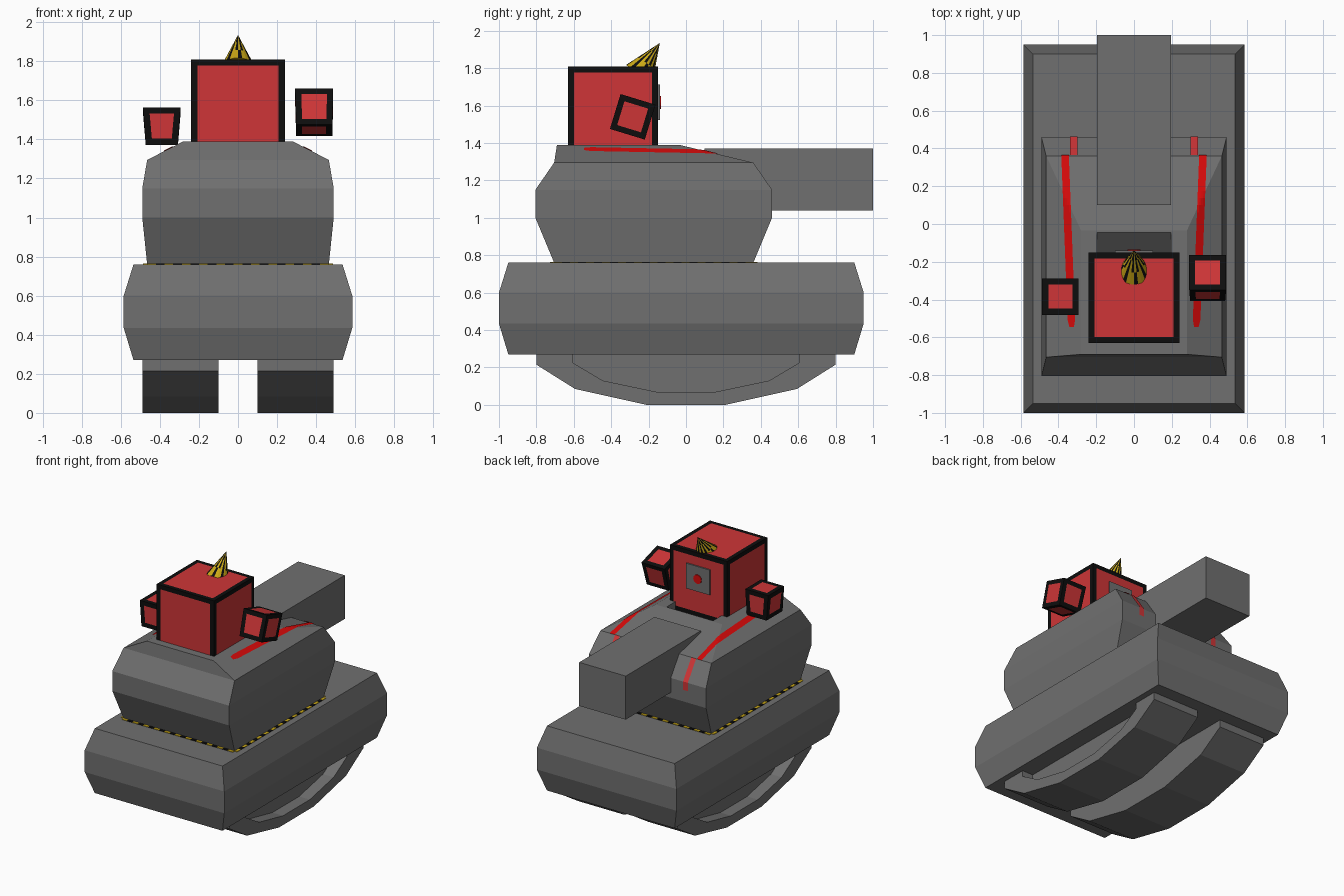
import bpy, bmesh, math
from mathutils import Vector, Matrix

if "Cube" in bpy.data.objects:
    bpy.data.objects.remove(bpy.data.objects["Cube"])


def mat(name, r, g, b):
    m = bpy.data.materials.new(name)
    m.diffuse_color = (r, g, b, 1)
    m.use_nodes = True
    m.node_tree.nodes["Principled BSDF"].inputs["Base Color"].default_value = m.diffuse_color
    return m


GREY = mat("armour grey", 0.16, 0.16, 0.16)
BLACK = mat("frame black", 0.004, 0.004, 0.004)
RED = mat("panel red", 0.62, 0.036, 0.038)
LINE = mat("stripe red", 0.68, 0.003, 0.003)
YELLOW = mat("warning yellow", 0.60, 0.40, 0.008)


def finish(name, bm, *mats, normals=True):
    if normals:
        bmesh.ops.recalc_face_normals(bm, faces=bm.faces)
    me = bpy.data.meshes.new(name)
    bm.to_mesh(me)
    bm.free()
    for m in mats:
        me.materials.append(m)
    ob = bpy.data.objects.new(name, me)
    bpy.context.collection.objects.link(ob)
    return ob


def add_box(bm, lo, hi, idx=0):
    lo, hi = Vector(lo), Vector(hi)
    r = bmesh.ops.create_cube(bm, size=1, matrix=Matrix.Translation((lo + hi) / 2)
                              @ Matrix.Diagonal((*(hi - lo), 1)))
    for f in {f for v in r["verts"] for f in v.link_faces}:
        f.material_index = idx


def add_prism(bm, profile, x0, x1):
    """Extrude a (y, z) profile along x."""
    f = bm.faces.new([bm.verts.new((x0, y, z)) for y, z in profile])
    r = bmesh.ops.extrude_face_region(bm, geom=[f])
    # the starting face stays as one cap
    if not f.is_valid:
        f = None
    moved = [g for g in r["geom"] if isinstance(g, bmesh.types.BMVert)]
    bmesh.ops.translate(bm, verts=moved, vec=(x1 - x0, 0, 0))


def loft(name, levels):
    """Stack of rectangles: (z, half width, back y, front y)."""
    bm = bmesh.new()
    rings = [[bm.verts.new(p) for p in ((-w, a, z), (w, a, z), (w, b, z), (-w, b, z))]
             for z, w, a, b in levels]
    for lo, hi in zip(rings, rings[1:]):
        for i in range(4):
            j = (i + 1) % 4
            bm.faces.new((lo[i], lo[j], hi[j], hi[i]))
    bm.faces.new(rings[0][::-1])
    bm.faces.new(rings[-1])
    return finish(name, bm, GREY)


# Hull and turret
loft("hull", [(0.27, 0.535, -0.95, 0.90), (0.435, 0.585, -1.0, 0.95),
              (0.60, 0.585, -1.0, 0.95), (0.76, 0.535, -0.95, 0.90)])
turret = loft("turret", [(0.76, 0.465, -0.705, 0.36), (1.0, 0.49, -0.805, 0.46),
                         (1.15, 0.49, -0.805, 0.46), (1.295, 0.465, -0.705, 0.36),
                         (1.39, 0.28, -0.69, -0.035)])

# Sunken well in the turret roof that the head sits in
bm = bmesh.new()
add_prism(bm, [(-0.04, 1.395), (-0.15, 1.30), (-0.5, 1.30), (-0.5, 1.45), (-0.04, 1.45)],
          -0.195, 0.195)
well = finish("well_cutter", bm, GREY)
well.hide_render = True
well.hide_viewport = True
cut = turret.modifiers.new("well", "BOOLEAN")
cut.operation, cut.object, cut.solver = "DIFFERENCE", well, "EXACT"

# Barrel
bm = bmesh.new()
add_box(bm, (-0.195, 0.10, 1.04), (0.195, 1.0, 1.37))
finish("barrel", bm, GREY)

# Curved tracks with a recessed outer side
half = [(0.80, 0.275), (0.80, 0.215), (0.593, 0.085), (0.21, 0.0)]
half_in = [(0.605, 0.275), (0.605, 0.225), (0.445, 0.13), (0.16, 0.07)]
outer = half + [(-y, z) for y, z in reversed(half)]
inner = half_in + [(-y, z) for y, z in reversed(half_in)]
for side, s in (("left", -1), ("right", 1)):
    bm = bmesh.new()
    add_prism(bm, outer, s * 0.10, s * 0.40)
    add_prism(bm, outer + inner[::-1], s * 0.40, s * 0.49)
    finish(side + "_track", bm, GREY)

# Warning dashes on the hull around the turret base
bm = bmesh.new()
X, Y0, Y1, W = 0.465, -0.705, 0.36, 0.022
nx, ny = 21, 25
for i in range(nx):
    a, b = (-X + 2 * X * k / nx for k in (i, i + 1))
    add_box(bm, (a, Y0 - W, 0.759), (b, Y0, 0.764), i % 2)
    add_box(bm, (a, Y1, 0.759), (b, Y1 + W, 0.764), i % 2)
for i in range(ny):
    a, b = (Y0 + (Y1 - Y0) * k / ny for k in (i, i + 1))
    add_box(bm, (X, a, 0.759), (X + W, b, 0.764), i % 2)
    add_box(bm, (-X - W, a, 0.759), (-X, b, 0.764), i % 2)
finish("warning_dashes", bm, YELLOW, BLACK)


# Red lines following the turret roof
def roof(x, y):
    return min(1.39, 1.39 - (abs(x) - 0.28) * 0.095 / 0.185,
               1.39 - (y + 0.035) * 0.095 / 0.395) + 0.004


def ribbon(bm, rows, idx):
    rows = [[bm.verts.new(p) for p in r] for r in rows]
    for a, b in zip(rows, rows[1:]):
        for i in range(len(a) - 1):
            f = bm.faces.new((a[i], a[i + 1], b[i + 1], b[i]))
            f.material_index = idx


for side, s in (("left", -1), ("right", 1)):
    bm = bmesh.new()
    rows = []
    for k in range(25):
        t = k / 24
        y, cx = -0.545 + 0.91 * t, 0.33 + 0.035 * t
        w = 0.012 if k == 0 else 0.02
        rows.append([(s * (cx + d * w), y, roof(cx + d * w, y)) for d in (1, 0.5, 0, -0.5, -1)][::s])
    ribbon(bm, rows, 0)
    drop = [(0.364, 1.298), (0.464, 1.153), (0.464, 1.09)]
    ribbon(bm, [[(s * x, y, z) for x in (0.34, 0.30)][::s] for y, z in drop], 1)
    finish(side + "_roof_line", bm, LINE, RED, normals=False)


# Black framed cubes with red panels
def framed_cube(name, size, border, loc, tilt=0, taper=1):
    bm = bmesh.new()
    bmesh.ops.create_cube(bm, size=size)
    for v in bm.verts:
        if v.co.z < 0:
            v.co.x *= taper
    panels = list(bm.faces)
    bmesh.ops.inset_individual(bm, faces=panels, thickness=border)
    for f in panels:
        f.material_index = 1
    bmesh.ops.transform(bm, verts=bm.verts, matrix=Matrix.Translation(loc)
                        @ Matrix.Rotation(math.radians(tilt), 4, "X"))
    return finish(name, bm, BLACK, RED)


framed_cube("head", 0.48, 0.045, (0, -0.39, 1.57))
framed_cube("left_hand", 0.192, 0.046, (-0.39, -0.385, 1.468), taper=0.86)
framed_cube("right_hand", 0.195, 0.044, (0.39, -0.285, 1.54), tilt=-17, taper=0.95)

# Square face plate with a round red eye
bm = bmesh.new()
add_box(bm, (-0.10, -0.152, 1.522), (0.10, -0.14, 1.712))
finish("face_plate", bm, GREY)
bm = bmesh.new()
bmesh.ops.create_cone(bm, cap_ends=True, segments=12, radius1=0.034, radius2=0.034, depth=0.006,
                      matrix=Matrix.Translation((0, -0.138, 1.617))
                      @ Matrix.Rotation(math.pi / 2, 4, "X"))
finish("eye", bm, LINE)

# Striped cone hat, leaning forward
bm = bmesh.new()
apex, base = Vector((0, -0.14, 1.935)), Vector((0, -0.25, 1.77))
axis = apex - base
side_v, up_v = Vector((1, 0, 0)), axis.normalized().cross(Vector((1, 0, 0)))
n = 24
rings = [[bm.verts.new(base + axis * t + (side_v * math.cos(a) + up_v * math.sin(a)) * 0.085 * (1 - t))
          for a in (2 * math.pi * i / n for i in range(n))] for t in (0, 0.35, 0.7)]
tip = bm.verts.new(apex)
for i in range(n):
    j = (i + 1) % n
    for lo, hi in zip(rings, rings[1:]):
        f = bm.faces.new((lo[i], lo[j], hi[j], hi[i]))
        f.material_index = int(i % 3 == 0 if lo is rings[0] else i % 2)
    bm.faces.new((rings[2][i], rings[2][j], tip)).material_index = int(i % 3 != 0)
bm.faces.new(rings[0][::-1])
finish("hat", bm, YELLOW, BLACK)
